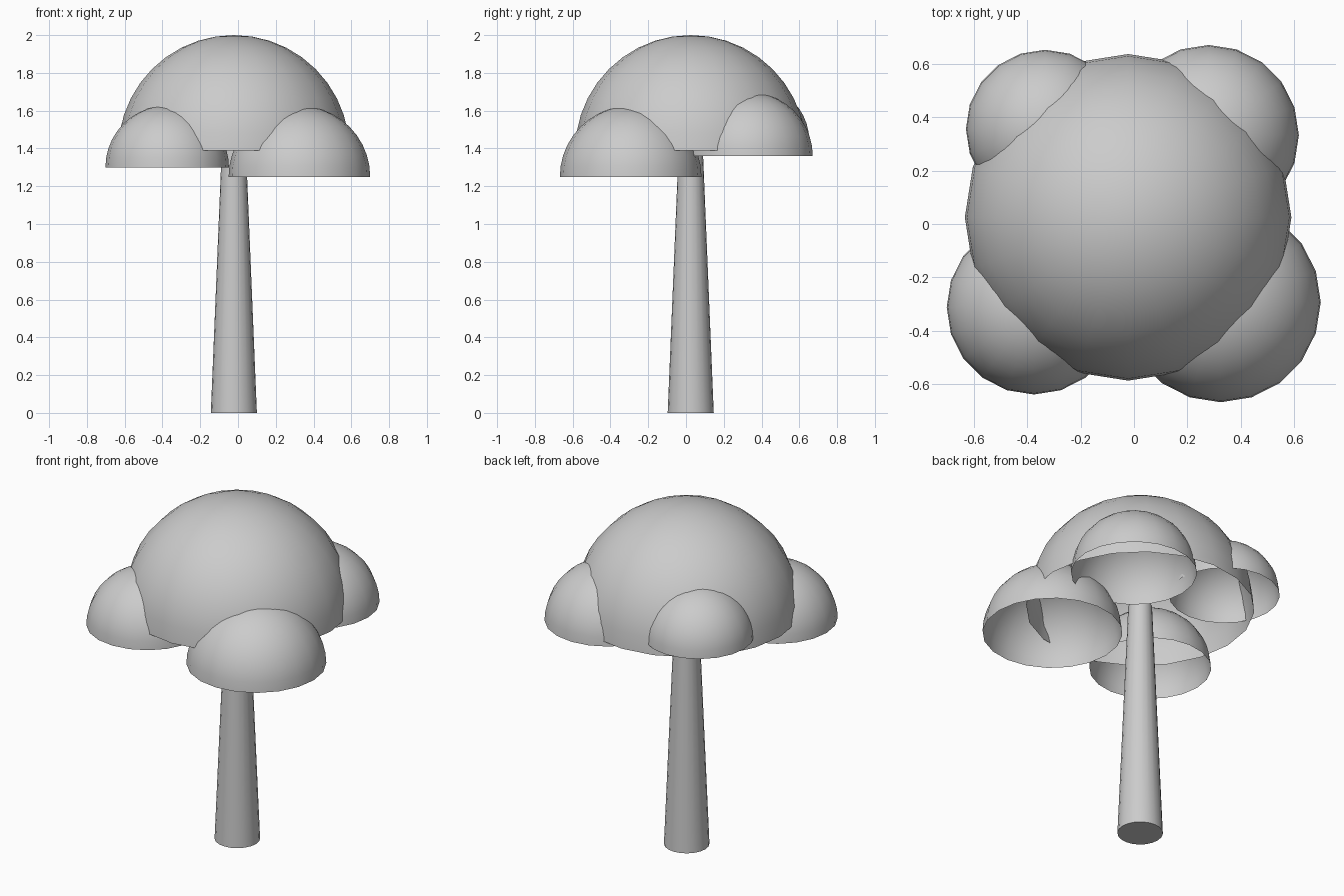
import bpy, bmesh
from math import sin, cos, pi

if "Cube" in bpy.data.objects:
    bpy.data.objects.remove(bpy.data.objects["Cube"])

SIDES = 20


def lathe(name, profile, center, cap_bottom=False):
    """Spin an (r, z) profile, bottom to top, about a vertical axis."""
    bm = bmesh.new()
    rings = []
    for r, z in profile:
        if r < 1e-5:
            rings.append([bm.verts.new((0, 0, z))])
        else:
            rings.append([bm.verts.new((r * cos(2 * pi * i / SIDES),
                                        r * sin(2 * pi * i / SIDES), z))
                          for i in range(SIDES)])
    for low, high in zip(rings, rings[1:]):
        for i in range(SIDES):
            j = (i + 1) % SIDES
            if len(high) == 1:
                bm.faces.new((low[i], low[j], high[0]))
            else:
                bm.faces.new((low[i], low[j], high[j], high[i]))
    if cap_bottom:
        bm.faces.new(rings[0][::-1])
    mesh = bpy.data.meshes.new(name)
    bm.to_mesh(mesh)
    bm.free()
    obj = bpy.data.objects.new(name, mesh)
    obj.location = center
    bpy.context.collection.objects.link(obj)
    bpy.ops.object.select_all(action='DESELECT')
    obj.select_set(True)
    bpy.context.view_layer.objects.active = obj
    bpy.ops.object.shade_smooth_by_angle()
    return obj


def dome(name, center, radius, steps=10):
    """Open-bottomed hemisphere shell."""
    arc = [k * pi / 2 / steps for k in range(steps + 1)]
    return lathe(name, [(radius * cos(a), radius * sin(a)) for a in arc], center)


# Tapered trunk, reaching just inside the crown
lathe("trunk", [(0.122, 0), (0.064, 1.40)], (-0.022, 0.025, 0), cap_bottom=True)

# Main crown and the four smaller foliage clumps around it
dome("crown", (-0.022, 0.025, 1.388), 0.612)
dome("foliage_front_left", (-0.375, -0.312, 1.30), 0.327)
dome("foliage_front_right", (0.325, -0.293, 1.25), 0.375)
dome("foliage_back_right", (0.28, 0.333, 1.36), 0.338)
dome("foliage_back_left", (-0.333, 0.356, 1.44), 0.297)
